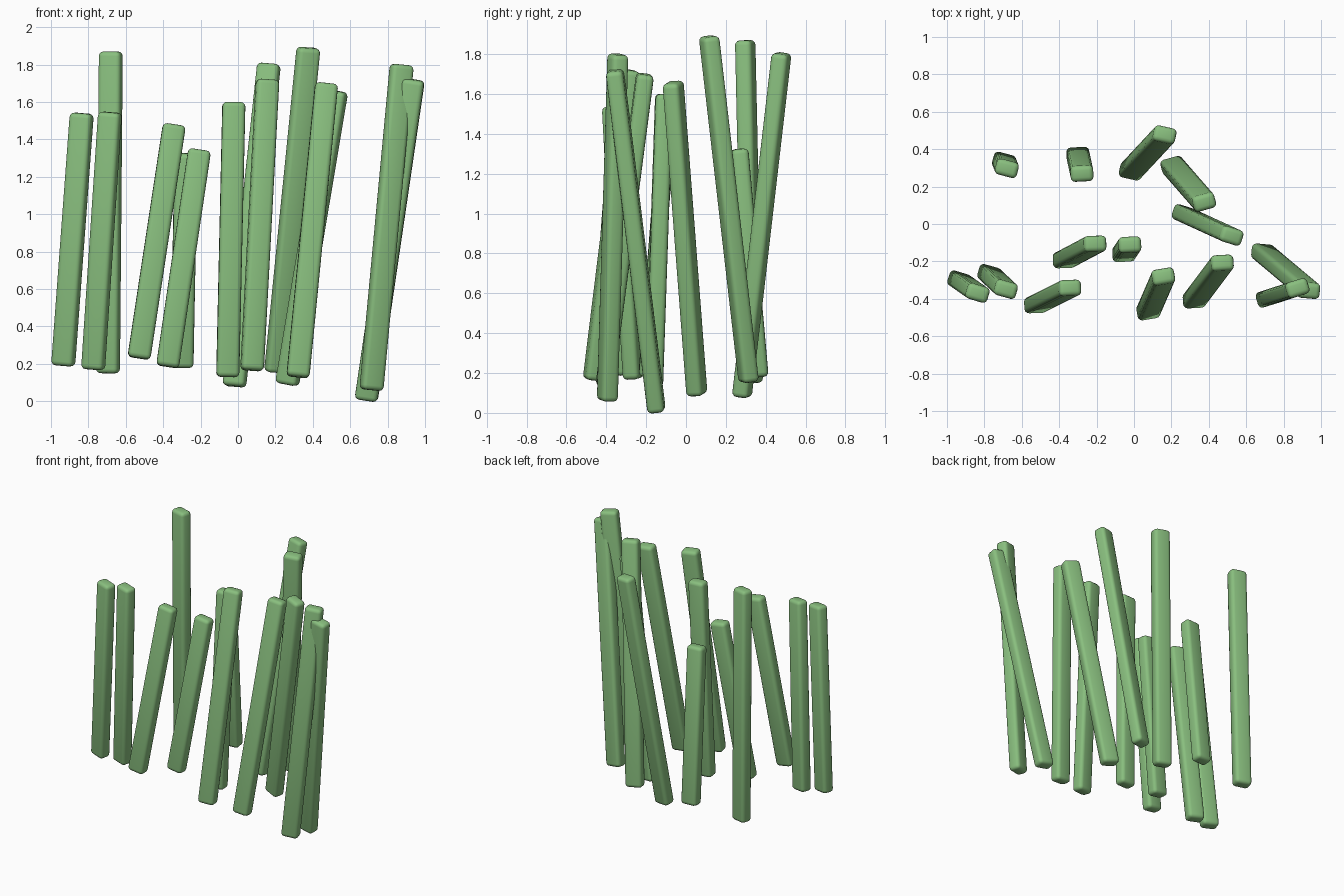
import bpy
import math
from mathutils import Matrix, Vector

cube = bpy.data.objects.get("Cube")
if cube:
    bpy.data.objects.remove(cube, do_unlink=True)

green = bpy.data.materials.new("leaf_green")
colour = (0.25, 0.52, 0.21, 1)
green.use_nodes = True
green.diffuse_color = colour
green.node_tree.nodes["Principled BSDF"].inputs["Base Color"].default_value = colour

WIDTH, DEPTH, ROUND = 0.122, 0.086, 0.024


def stalk(name, foot, tip, twist):
    """Rounded bar running from foot to tip, twisted about its length (degrees)."""
    foot, tip = Vector(foot), Vector(tip)
    up = (tip - foot).normalized()
    a = math.radians(twist)
    side = Vector((math.cos(a), math.sin(a), 0))
    side = (side - up * side.dot(up)).normalized()
    turn = Matrix((side, up.cross(side), up)).transposed()

    bpy.ops.mesh.primitive_cube_add(size=1)
    bar = bpy.context.object
    bar.name = name
    bar.data.transform(Matrix.Diagonal((WIDTH, DEPTH, (tip - foot).length, 1)))
    bar.matrix_world = Matrix.Translation((foot + tip) / 2) @ turn.to_4x4()
    bar.data.materials.append(green)
    bevel = bar.modifiers.new("rounded_edges", "BEVEL")
    bevel.width = ROUND
    bevel.segments = 3
    bpy.ops.object.shade_smooth()


# Foot centre, tip centre, twist
stalks = [
    ((-0.935, -0.30, 0.19), (-0.835, -0.37, 1.54), -17),
    ((-0.775, -0.265, 0.17), (-0.684, -0.35, 1.545), -16),
    ((-0.695, 0.335, 0.15), (-0.68, 0.297, 1.87), -15),
    ((-0.53, -0.435, 0.23), (-0.34, -0.34, 1.48), 3),
    ((-0.377, -0.195, 0.185), (-0.205, -0.104, 1.345), 2),
    ((-0.30, 0.37, 0.18), (-0.278, 0.268, 1.325), 3),
    ((-0.055, -0.16, 0.13), (-0.022, -0.11, 1.60), 3),
    ((-0.02, 0.28, 0.08), (0.166, 0.48, 1.805), -12),
    ((0.075, -0.47, 0.165), (0.158, -0.278, 1.72), 10),
    ((0.203, 0.315, 0.155), (0.377, 0.115, 1.89), 15),
    ((0.262, 0.055, 0.09), (0.525, -0.065, 1.66), -18),
    ((0.32, -0.41, 0.13), (0.474, -0.205, 1.70), 4),
    ((0.685, -0.147, 0.005), (0.937, -0.358, 1.72), -6),
    ((0.713, -0.395, 0.06), (0.876, -0.342, 1.80), 17),
]
for number, (foot, tip, twist) in enumerate(stalks, 1):
    stalk(f"stalk_{number}", foot, tip, twist)
